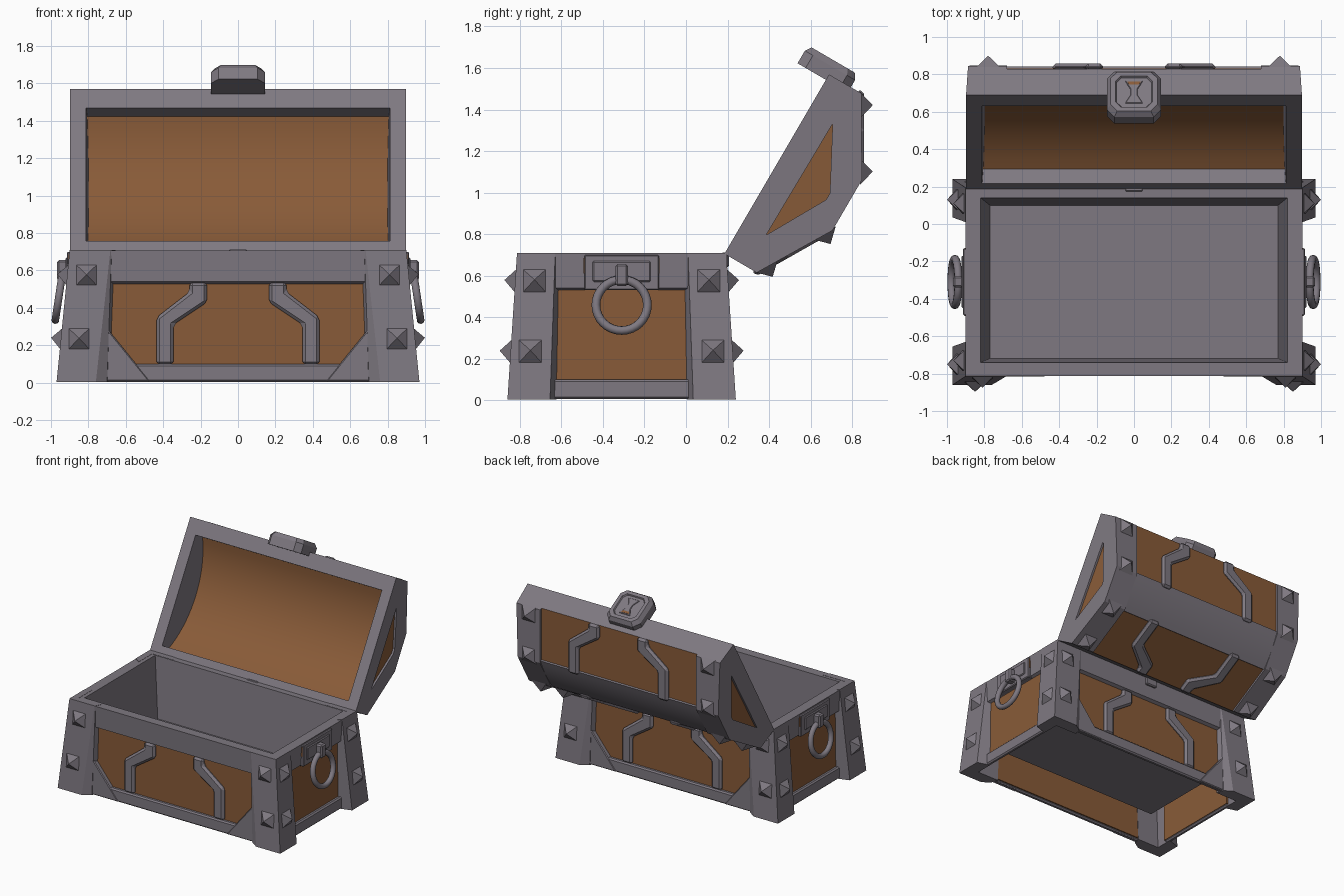
import bpy, bmesh, math
from mathutils import Matrix, Vector

cube = bpy.data.objects.get("Cube")
if cube:
    bpy.data.objects.remove(cube)


def material(name, rgb):
    m = bpy.data.materials.new(name)
    m.use_nodes = True
    m.diffuse_color = (*rgb, 1)
    m.node_tree.nodes["Principled BSDF"].inputs["Base Color"].default_value = (*rgb, 1)
    return m


STEEL = material("grey steel", (0.21, 0.19, 0.22))
WOOD = material("brown wood", (0.25, 0.105, 0.04))


def frame(origin, p, q, n):
    """Matrix that maps (p, q, height) to the world."""
    m = Matrix((p, q, n)).transposed().to_4x4()
    m.translation = origin
    return m


def finish(name, bm, mats, m=Matrix(), bevel=0, rule=None):
    bmesh.ops.recalc_face_normals(bm, faces=bm.faces)
    if rule:
        for f in bm.faces:
            f.material_index = int(rule(f))
    bm.transform(m)
    bmesh.ops.recalc_face_normals(bm, faces=bm.faces)
    mesh = bpy.data.meshes.new(name)
    bm.to_mesh(mesh)
    bm.free()
    for mat in mats:
        mesh.materials.append(mat)
    ob = bpy.data.objects.new(name, mesh)
    bpy.context.collection.objects.link(ob)
    if bevel:
        mod = ob.modifiers.new("bevel", "BEVEL")
        mod.width, mod.segments = bevel, 1
    return ob


def loft(name, rings, mats, m=Matrix(), bevel=0, rule=None, open_start=False):
    """Skin through rings of equal point count."""
    bm = bmesh.new()
    vs = [[bm.verts.new(c) for c in ring] for ring in rings]
    k = len(vs[0])
    for a, b in zip(vs, vs[1:]):
        for i in range(k):
            bm.faces.new((a[i], a[(i + 1) % k], b[(i + 1) % k], b[i]))
    bm.faces.new(vs[-1])
    if not open_start:
        bm.faces.new(vs[0])
    return finish(name, bm, mats, m, bevel, rule)


def slab(name, pts, h0, h1, m, mat=STEEL, bevel=0):
    return loft(name, [[(p, q, h) for p, q in pts] for h in (h0, h1)], [mat], m, bevel)


def smooth(ob, degrees):
    bpy.ops.object.select_all(action="DESELECT")
    ob.select_set(True)
    bpy.context.view_layer.objects.active = ob
    bpy.ops.object.shade_smooth_by_angle(angle=math.radians(degrees))


def rect(p0, p1, q0, q1):
    return [(p0, q0), (p1, q0), (p1, q1), (p0, q1)]


def stud(name, at, normal, side):
    """Four-sided pyramid, its edges lined up with the side direction."""
    n = Vector(normal).normalized()
    s = Vector(side)
    bm = bmesh.new()
    bmesh.ops.create_cone(bm, cap_ends=True, segments=4, radius1=0.09, radius2=0, depth=0.062,
                          matrix=Matrix.Translation((0, 0, 0.022)) @ Matrix.Rotation(math.pi / 4, 4, "Z"))
    finish(name, bm, [STEEL], frame(Vector(at), s, n.cross(s), n))


def straps(name, m, h):
    """Pair of cranked straps, close together at the rim."""
    pts = [(0.165, -0.005), (0.26, -0.005), (0.26, 0.045), (0.435, 0.18),
           (0.435, 0.435), (0.345, 0.435), (0.345, 0.22), (0.165, 0.1)]
    for s in (-1, 1):
        slab(name, [(s * p, q) for p, q in pts], h - 0.01, h + 0.028, m, bevel=0.016)


X, Y, Z = Vector((1, 0, 0)), Vector((0, 1, 0)), Vector((0, 0, 1))
CY = -0.31      # middle of the base in depth
RIM = 0.53      # lower edge of the base rim

# Base rim and inner tray
tray = [(0.86, 0.465, CY, RIM - 0.005), (0.892, 0.495, CY, RIM + 0.01), (0.9, 0.502, CY, 0.708),
        (0.82, 0.44, -0.3, 0.708), (0.77, 0.41, CY, 0.235)]
loft("rim_and_tray", [[(p, c + q, z) for p, q in rect(-w, w, -d, d)] for w, d, c, z in tray],
     [STEEL], open_start=True)

# Front and back walls
for sy, label in ((-1, "front"), (1, "back")):
    m = frame(Vector((0, CY, RIM)), X, -Z, sy * Y)
    slab(label + "_wood", rect(-0.74, 0.74, -0.01, 0.51), 0.455, 0.47, m, WOOD)
    slab(label + "_trim", rect(-0.74, 0.74, 0.43, 0.525), 0.465, 0.502, m, bevel=0.01)
    straps(label + "_strap", m, 0.47)
    for s in (-1, 1):
        slab(label + "_corner_plate", [(s * 0.74, 0.19), (s * 0.74, 0.522), (s * 0.47, 0.522)],
             0.465, 0.506, m, bevel=0.006)

# Side walls with ring handles
for s in (-1, 1):
    m = frame(Vector((0, CY, RIM)), Y, -Z, s * X)
    slab("side_wood", rect(-0.36, 0.36, -0.01, 0.51), 0.855, 0.87, m, WOOD)
    slab("side_trim", rect(-0.36, 0.36, 0.43, 0.525), 0.86, 0.895, m, bevel=0.01)
    slab("handle_backing", rect(-0.183, 0.183, -0.155, -0.08), 0.88, 0.907, m, WOOD)
    slab("handle_plate", rect(-0.18, 0.18, -0.17, 0), 0.87, 0.914, m, bevel=0.006)
    slab("handle_panel", rect(-0.14, 0.14, -0.14, -0.04), 0.9, 0.922, m, bevel=0.006)
    slab("handle_clip", rect(-0.03, 0.03, -0.125, -0.02), 0.9, 0.968, m, bevel=0.01)
    bpy.ops.mesh.primitive_torus_add(
        major_segments=32, minor_segments=10, major_radius=0.124, minor_radius=0.021,
        location=(s * 0.958, CY, 0.458), rotation=(0, math.pi / 2 - s * 0.15, 0))
    ring = bpy.context.object
    ring.name = "handle_ring"
    ring.data.materials.append(STEEL)
    smooth(ring, 60)

# Corner posts with studs, their inner sides flared towards the walls
for sx in (-1, 1):
    for sy in (-1, 1):
        rings = []
        for w, d, w_in, d_in, t, c, z in ((0.97, 0.55, 0.7, 0.345, 0.1, 0.04, 0.004),
                                          (0.9, 0.504, 0.676, 0.32, 0.05, 0.004, 0.71)):
            ell = [(w, d), (w_in + 1.5 * c, d), (w_in, d - c), (w_in - 0.02, d - t),
                   (w - t, d - t), (w - t, d_in - 0.03), (w, d_in)]
            rings.append([(sx * p, CY + sy * q, z) for p, q in ell])
        loft("corner_post", rings, [STEEL])
        for z, px, py in ((0.575, 0.81, 0.42), (0.235, 0.85, 0.44)):
            w, d = 0.97 - 0.1 * z, 0.55 - 0.066 * z
            stud("post_stud", (sx * px, CY + sy * d, z), (0, sy, 0.066), X)
            stud("post_stud", (sx * w, CY + sy * py, z), (sx, 0, 0.1), Y)

# Lid frame: across, along the opening from the hinge, outward
U, V = Vector((0, 0.504, 0.864)), Vector((0, 0.864, -0.504))
HINGE = Vector((0, 0.185, 0.705))
ALONG = frame(HINGE, U, V, X)


def lid_at(x, u, v):
    return HINGE + x * X + u * U + v * V


# Lid cross-sections
outer = [(0, 0), (0, 0.18), (0.359, 0.393), (0.641, 0.393), (1, 0.18), (1, 0)]
recessed = [(0, 0), (0, 0.163), (0.359, 0.373), (0.641, 0.373), (1, 0.163), (1, 0)]


def hollow(depth):
    """Inner vault of the lid, from the front lip to the hinge lip."""
    mid, half, rise = 0.4725, 0.4125, 0.13
    r = (half * half + rise * rise) / (2 * rise)
    a = math.asin(half / r)
    arc = [a - 2 * a * i / 18 for i in range(19)]
    vault = [(mid + r * math.sin(t), depth + rise - r + r * math.cos(t)) for t in arc]
    return [(mid + half, 0)] + vault + [(mid - half, 0)]


def is_wood(f):
    return abs(f.normal.y) > 0.3 and f.calc_center_median().y > 0.05


section = recessed + hollow(0.092)
vault = loft("lid_vault", [[(u, v, x) for u, v in section] for x in (-0.83, 0.83)],
             [STEEL, WOOD], ALONG, rule=is_wood)
smooth(vault, 20)

# Rounded steel band along the top of the lid
steps = [i / 8 for i in range(9)]
crown = [(0.35 + 0.3 * t, 0.38 + 0.048 * t * (1 - t)) for t in steps]
band = slab("lid_top_band", [(0.35, 0.34)] + crown + [(0.65, 0.34)], -0.7, 0.7, ALONG)
smooth(band, 20)

# Lid ends with a sunken wooden triangle
triangle = [(0.18, 0.128), (0.2, 0.14), (0.472, 0.292), (0.508, 0.292), (0.78, 0.147), (0.8, 0.135)]
for s in (-1, 1):
    slab("lid_end_band", outer + hollow(0.1), s * 0.68, s * 0.83, ALONG)
    rings = [[(u, v, s * (x - 0.06 * v)) for u, v in pts]
             for pts, x in ((outer, 0.812), (outer, 0.898), (triangle, 0.898), (triangle, 0.882))]
    loft("lid_end", rings, [STEEL, WOOD], ALONG,
         rule=lambda f: len(f.verts) == 6 and abs(f.calc_center_median().z) > 0.85)

# Lid straps and studs on both sloping faces
for s in (-1, 1):
    n = (0.864 * V + s * 0.504 * U).normalized()
    q = (0.504 * V - s * 0.864 * U).normalized()
    straps("lid_strap", frame(lid_at(0, 0.5 + s * 0.5, 0.163), X, q, n), 0)
    for u, v in ((0.452, 0.211), (0.175, 0.372)):
        for sx in (-1, 1):
            stud("lid_stud", lid_at(sx * 0.78, 0.5 + s * u, v), n, X)

# Latch with hourglass plate
LATCH = frame(lid_at(0, 0, -0.018), X, V, U)
octagon = [(0.145, 0.095), (0.105, 0.14), (-0.105, 0.14), (-0.145, 0.095),
           (-0.145, -0.095), (-0.105, -0.14), (0.105, -0.14), (0.145, -0.095)]
levels = ((0.97, 1), (1.04, 1), (1.07, 0.86), (1.07, 0.68), (1.06, 0.64))
loft("latch", [[(k * p, k * q, h) for p, q in octagon] for h, k in levels], [STEEL], LATCH)
hourglass = [(-0.048, -0.07), (0.048, -0.07), (0.02, -0.02), (0.02, 0.02),
             (0.048, 0.07), (-0.048, 0.07), (-0.02, 0.02), (-0.02, -0.02)]
slab("keyhole_plate", hourglass, 1.055, 1.066, LATCH, bevel=0.003)
slab("keyhole_wood", [(-0.036, 0.062), (0.036, 0.062), (0.026, 0.044), (-0.026, 0.044)], 1.062, 1.068, LATCH, WOOD)

# Hinge between base and lid
slab("hinge", rect(-0.05, 0.05, 0.64, 0.712), 0.17, 0.208, frame(Vector((0, 0, 0)), X, Z, Y), bevel=0.008)
